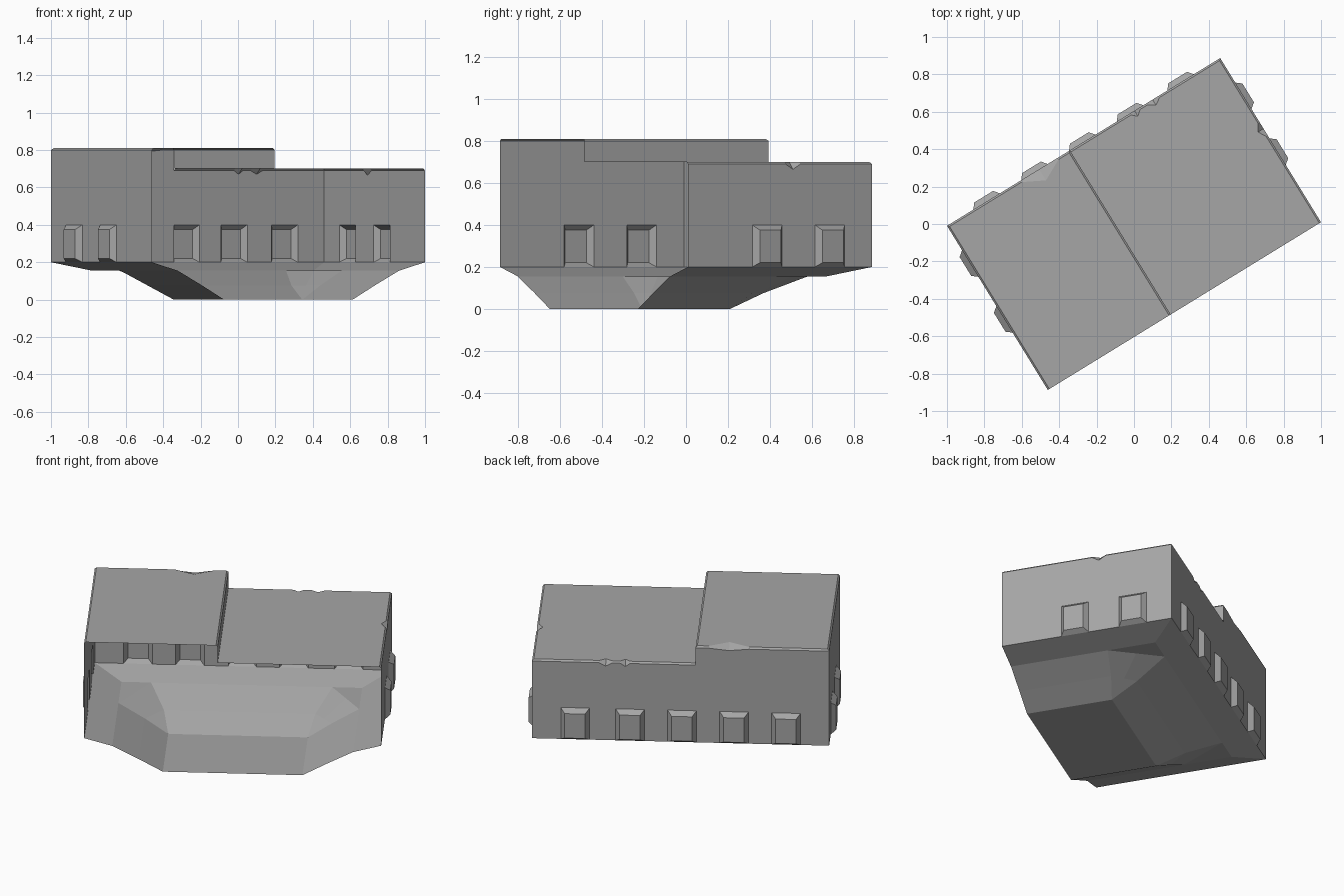
import bpy, bmesh, math
from mathutils import Vector

cube = bpy.data.objects.get("Cube")
if cube:
    bpy.data.objects.remove(cube)

L, W = 0.857, 0.515          # half length and half depth
STEP = -0.086                # where the roof height changes
BASE, SILL, LOW, HIGH = 0.2, 0.4, 0.7, 0.81
BEVEL = 0.01
TURN = math.radians(31.55)

grey = bpy.data.materials.new("stone_grey")
grey.use_nodes = True
colour = (0.38, 0.38, 0.38, 1)
grey.diffuse_color = colour
grey.node_tree.nodes["Principled BSDF"].inputs["Base Color"].default_value = colour


def finish(name, bm):
    bmesh.ops.remove_doubles(bm, verts=bm.verts, dist=0.0005)
    bmesh.ops.recalc_face_normals(bm, faces=bm.faces)
    mesh = bpy.data.meshes.new(name)
    bm.to_mesh(mesh)
    bm.free()
    mesh.materials.append(grey)
    obj = bpy.data.objects.new(name, mesh)
    obj.rotation_euler.z = TURN
    bpy.context.collection.objects.link(obj)
    return obj


def face(bm, points):
    return bm.faces.new([bm.verts.new(p) for p in points])


def wall(bm, p, q, base, top, limits, windows=(), chips=()):
    """Wall from p to q with bay windows and a chipped, bevelled top; returns the roof rim."""
    p, q = Vector((*p, 0)), Vector((*q, 0))
    along = (q - p).normalized()
    out = Vector((-along.y, along.x, 0))
    length = (q - p).length
    at = lambda t, z, push=0: p.lerp(q, t) + out * push + Vector((0, 0, z))

    # Lower band, with windows pushed outward
    lower = [at(0, base), at(1, base)]
    if windows:
        half = 0.083 / length
        marks = [0] + [c + s * half for c in windows for s in (-1, 1)] + [1]
        for i, (a, b) in enumerate(zip(marks, marks[1:])):
            outer = [at(a, base), at(b, base), at(b, SILL), at(a, SILL)]
            if i % 2 == 0:
                face(bm, outer)
                continue
            d = 0.024 / length
            inner = [at(a + d, base + 0.02, 0.03), at(b - d, base + 0.02, 0.03),
                     at(b - d, SILL - 0.025, 0.03), at(a + d, SILL - 0.025, 0.03)]
            face(bm, inner)
            for k in range(4):
                n = (k + 1) % 4
                face(bm, [outer[k], outer[n], inner[n], inner[k]])
        lower = [at(t, SILL) for t in marks]

    # Upper band and bevelled rim
    edge = [(0, 0, 0)]
    for c, w, drop, inset in chips:
        edge += [(c - w, 0, 0), (c, drop, inset), (c + w, 0, 0)]
    edge.append((1, 0, 0))
    crest = [at(t, top - BEVEL - drop) for t, drop, _ in edge]
    face(bm, lower + crest[::-1])
    lo, hi = limits
    rim = []
    for t, _, inset in edge:
        r = at(t, top, -inset)
        r.x = min(max(r.x, lo), hi)
        r.y = min(r.y, W - BEVEL)
        rim.append(r)
    for k in range(len(edge) - 1):
        face(bm, [crest[k], crest[k + 1], rim[k + 1], rim[k]])
    return rim


def roof(bm, rims):
    points = []
    for r in rims:
        if not points or (points[-1] - r).length > 0.0005:
            points.append(r)
    face(bm, points)


ENDS = (0.43, 0.77)          # window places on the end walls
share = (STEP + L) / (2 * L)
back = (0.145, 0.32, 0.495, 0.67, 0.855)

# Taller half: end wall, back wall and step down to the lower roof
bm = bmesh.new()
lim = (-L + BEVEL, STEP - BEVEL)
rims = wall(bm, (-L, -W), (-L, W), BASE, HIGH, lim, ENDS)
rims += wall(bm, (-L, W), (STEP, W), BASE, HIGH, lim,
             [c / share for c in back[:2]], [(0.75, 0.15, 0.012, 0.07)])
rims += wall(bm, (STEP, W), (STEP, -W), LOW, HIGH, lim)
roof(bm, rims)
finish("tall_half", bm)

# Lower half: back wall and other end wall
bm = bmesh.new()
lim = (STEP, L - BEVEL)
rims = wall(bm, (STEP, W), (L, W), BASE, LOW, lim,
            [(c - share) / (1 - share) for c in back[2:]],
            [(0.43, 0.03, 0.02, 0.035), (0.55, 0.04, 0.02, 0.035)])
rims += wall(bm, (L, W), (L, -W), BASE, LOW, lim,
             [1 - c for c in ENDS[::-1]], [(0.43, 0.04, 0.025, 0.035)])
roof(bm, rims + [Vector((STEP, -W, LOW))])
finish("low_half", bm)


# Faceted hull, open at the front: nested rings, each with chamfered rear corners
def ring(z, side, rear, cut_u, cut_v, corner):
    a, b = (side, rear - cut_v), (side + cut_u, rear)
    mid = (side, rear) if corner else ((a[0] + b[0]) / 2, (a[1] + b[1]) / 2)
    half = [(side, 0), a, mid, b]
    full = half + [(1 - u, v) for u, v in half[::-1]]
    return [Vector((-L + 2 * L * u, -W + 2 * W * v, z)) for u, v in full]


rings = [
    ring(BASE, 0, 1, 0.09, 0.3, True),
    ring(0.155, 0.095, 0.85, 0.1, 0.28, True),
    ring(0.155, 0.095, 0.85, 0.1, 0.28, False),
    ring(0.075, 0.185, 0.66, 0.06, 0.12, False),
    ring(0, 0.265, 0.5, 0, 0, True),
]
bm = bmesh.new()
for outer, inner in zip(rings, rings[1:]):
    for k in range(len(outer) - 1):
        pts = []
        for v in (outer[k], outer[k + 1], inner[k + 1], inner[k]):
            if all((v - w).length > 0.0005 for w in pts):
                pts.append(v)
        if len(pts) > 2:
            face(bm, pts)
floor = rings[-1]
face(bm, [floor[0], floor[2], floor[5], floor[-1]])
finish("hull", bm)
